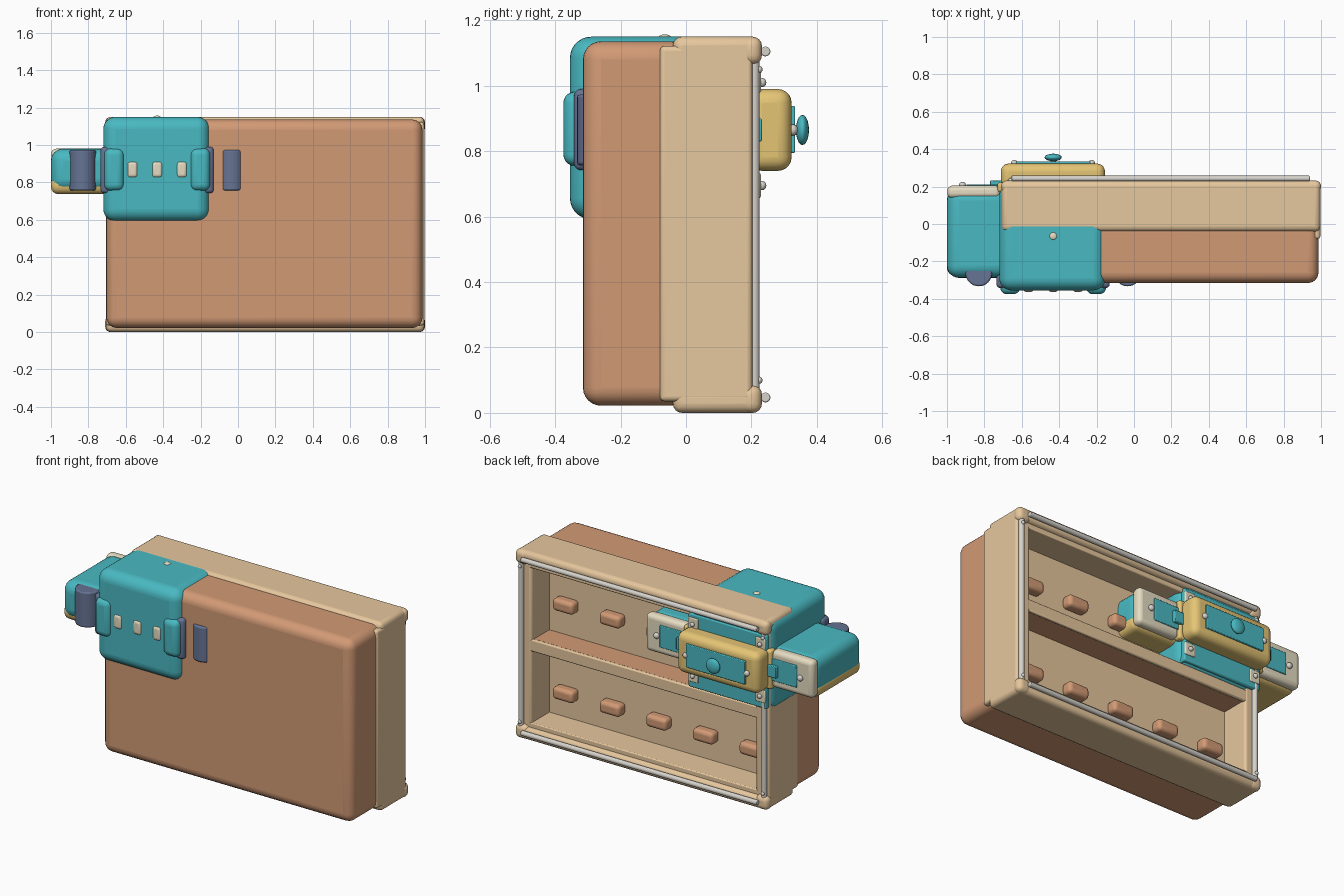
import bpy, math
from mathutils import Vector


def mat(name, r, g, b):
    m = bpy.data.materials.new(name)
    lin = [((c / 255 + 0.055) / 1.055) ** 2.4 for c in (r, g, b)]
    m.diffuse_color = (*lin, 1)
    return m


TAN = mat("tan", 230, 199, 157)
BROWN = mat("clay_brown", 210, 154, 117)
TEAL = mat("teal", 73, 185, 194)
NAVY = mat("slate_blue", 102, 115, 147)
GOLD = mat("gold", 229, 197, 117)
IVORY = mat("ivory", 230, 220, 194)
METAL = mat("metal_grey", 214, 210, 203)


def finish(o, name, m, bevel=0, seg=4):
    o.name = name
    o.data.materials.append(m)
    if bevel:
        b = o.modifiers.new("bevel", 'BEVEL')
        b.width, b.segments = bevel, seg
    bpy.ops.object.shade_smooth_by_angle(angle=math.radians(35))
    return o


def box(name, m, x, y, z, bevel=0.01, seg=4):
    """Rounded box from (min, max) pairs."""
    bpy.ops.mesh.primitive_cube_add(size=1)
    o = bpy.context.object
    for v in o.data.vertices:
        v.co = Vector([(a + b) / 2 + c * (b - a) for (a, b), c in zip((x, y, z), v.co)])
    return finish(o, name, m, bevel, seg)


def rod(name, m, p, q, r, bevel=0.004, n=20):
    p, q = Vector(p), Vector(q)
    bpy.ops.mesh.primitive_cylinder_add(vertices=n, radius=r, depth=(q - p).length, location=(p + q) / 2)
    o = bpy.context.object
    o.rotation_euler = (q - p).to_track_quat('Z', 'Y').to_euler()
    return finish(o, name, m, bevel, 2)


def dome(name, m, loc, scale):
    bpy.ops.mesh.primitive_uv_sphere_add(segments=20, ring_count=10, radius=1, location=loc)
    o = bpy.context.object
    o.scale = scale
    return finish(o, name, m)


def screw(loc, r=0.014):
    dome("screw", METAL, loc, (r, r * 0.9, r))


L, R = -0.71, 1.0          # cabinet sides
CX = -0.432                # centre of the teal pack
PANEL = 0.03               # back face of the inner panel
WALL = 0.098               # cabinet wall thickness


def mirror(x):
    """Mirror an x range across the pack centre."""
    return tuple(sorted(2 * CX - a for a in x))


# Rounded front shell and open-backed cabinet
box("front_shell", BROWN, (-0.703, 0.986), (-0.315, 0.01), (0.022, 1.136), 0.055, 6)
box("inner_panel", TAN, (L + 0.02, R - 0.02), (-0.03, PANEL), (0.03, 1.12), 0)
for z, lz in (((1.075, 1.1505), (1.047, 1.09)), ((0.0, 0.075), (0.06, 0.103))):
    box("cabinet_slab", TAN, (L + 0.004, R - 0.004), (-0.04, 0.23), z, 0.028)
    box("slab_liner", TAN, (L + 0.03, R - 0.03), (0.0, 0.203), lz, 0.006, 2)
for x in ((L + 0.004, L + WALL), (R - WALL, R - 0.004)):
    box("side_wall", TAN, x, (-0.08, 0.203), (0.035, 1.122), 0.015)

# Rounded corner blocks
for x in ((L, L + 0.085), (R - 0.085, R)):
    for z in ((0.0, 0.085), (1.065, 1.15)):
        box("corner_block", TAN, x, (0.17, 0.232), z, 0.028)

# Shelf with a pale lip
box("shelf", BROWN, (L + 0.06, R - 0.06), (0.0, 0.182), (0.542, 0.606), 0)
box("shelf_lip", TAN, (L + 0.06, R - 0.06), (0.178, 0.2), (0.537, 0.609), 0.007, 2)

# Two rows of pegs on the inner panel
for z in (0.26, 0.80):
    for i in range(5):
        x = -0.487 + 0.315 * i
        box("peg", BROWN, (x - 0.07, x + 0.07), (0.02, 0.093), (z - 0.037, z + 0.037), 0.022, 4)

# Metal rods around the open back
for z in (0.047, 1.105):
    rod("long_rod", METAL, (-0.655, 0.243, z), (0.94, 0.243, z), 0.015)
for x in (L + 0.035, R - 0.033):
    rod("upright_rod", METAL, (x, 0.209, 0.04), (x, 0.209, 1.11), 0.016)
    for z in (0.1, 1.05):
        screw((x, 0.224, z), 0.011)

# Teal pack set into the cabinet corner
box("pack_body", TEAL, (-0.72, -0.152), (-0.355, 0.215), (0.592, 1.15), 0.065, 7)
box("pack_back_panel", TEAL, (-0.70, -0.17), (0.13, 0.222), (0.62, 1.07), 0.008, 2)
box("pack_band", NAVY, (-0.735, -0.13), (-0.342, -0.27), (0.742, 0.99), 0.02)
for x in ((-0.715, -0.609), mirror((-0.715, -0.609))):
    box("front_tab", TEAL, x, (-0.375, -0.30), (0.755, 0.982), 0.035, 5)
for i in (-1, 0, 1):
    x = CX + i * 0.132
    box("front_button", IVORY, (x - 0.028, x + 0.028), (-0.363, -0.32), (0.825, 0.912), 0.017, 4)
dome("top_stud", IVORY, (CX, -0.065, 1.148), (0.02, 0.02, 0.009))

# Corner plates on the back of the pack
for x in (-0.66, -0.205):
    for z in (0.695, 1.01):
        box("corner_plate", IVORY, (x - 0.034, x + 0.034), (0.215, 0.229), (z - 0.038, z + 0.038), 0.005, 2)
        screw((x, 0.233, z))

# Gold pouch with cover plate and knob
box("rear_pouch", GOLD, (-0.712, -0.155), (0.19, 0.323), (0.74, 0.99), 0.042, 5)
box("pouch_band", GOLD, (-0.73, -0.135), (0.17, 0.222), (0.745, 0.985), 0.015)
box("pouch_plate", TEAL, (-0.632, -0.232), (0.315, 0.334), (0.795, 0.938), 0.004, 2)
for x in (-0.64, -0.226):
    screw((x, 0.327, 0.865), 0.017)
rod("knob_stem", METAL, (CX, 0.32, 0.865), (CX, 0.36, 0.865), 0.015)
dome("knob", TEAL, (CX, 0.356, 0.865), (0.046, 0.02, 0.046))

# Matching side pods, the second one sits inside the cabinet
for side in (lambda x: x, mirror):
    box("pod_body", TEAL, side((-1.0, -0.65)), (-0.288, 0.19), (0.752, 0.98), 0.065, 6)
    box("pod_base", GOLD, side((-1.0, -0.65)), (-0.275, 0.17), (0.737, 0.83), 0.04)
    box("pod_end_plate", IVORY, side((-0.998, -0.715)), (0.138, 0.205), (0.752, 0.98), 0.026)
    box("pod_cover", TEAL, side((-0.895, -0.72)), (0.195, 0.212), (0.80, 0.935), 0.004, 2)
    box("pod_hinge", TEAL, side((-0.77, -0.695)), (0.20, 0.232), (0.83, 0.90), 0.004, 2)
    sx = sum(side((-0.917, -0.917))) / 2
    screw((sx, 0.209, 0.865), 0.018)
    # Half-round strap on the front
    cx = sum(side((-0.90, -0.76))) / 2
    rod("pod_strap", NAVY, (cx, -0.262, 0.757), (cx, -0.262, 0.973), 0.071, 0.008, 32)
